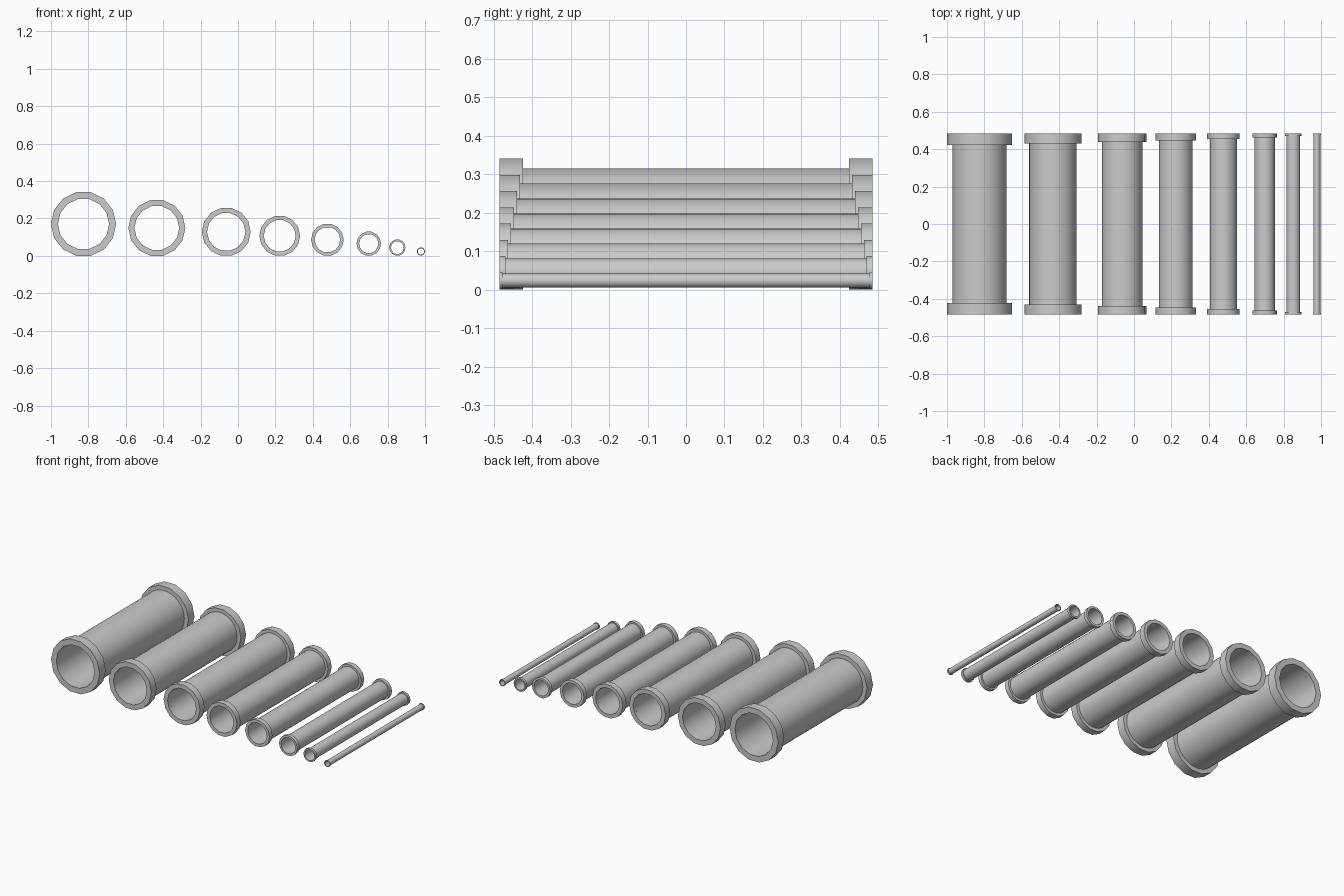
import bpy, bmesh, math

if "Cube" in bpy.data.objects:
    bpy.data.objects.remove(bpy.data.objects["Cube"])

HALF = 0.485          # half length of every pipe
UNIT = 0.0218         # flange radius step between sizes
CENTRES = [-0.826, -0.434, -0.063, 0.223, 0.478, 0.699, 0.852, 0.978]


def lathe(bm, profile, sides, cx, cz):
    """Revolve a closed (radius, y) profile around an axis along y."""
    rings = []
    for r, y in profile:
        rings.append([bm.verts.new((cx + r * math.cos(2 * math.pi * i / sides), y,
                                    cz + r * math.sin(2 * math.pi * i / sides)))
                      for i in range(sides)])
    for a, b in zip(rings, rings[1:] + rings[:1]):
        for i in range(sides):
            j = (i + 1) % sides
            bm.faces.new((a[i], a[j], b[j], b[i]))


def finish(bm, name):
    bmesh.ops.recalc_face_normals(bm, faces=bm.faces)
    mesh = bpy.data.meshes.new(name)
    bm.to_mesh(mesh)
    bm.free()
    obj = bpy.data.objects.new(name, mesh)
    bpy.context.collection.objects.link(obj)
    bpy.ops.object.select_all(action='DESELECT')
    obj.select_set(True)
    bpy.context.view_layer.objects.active = obj
    bpy.ops.object.shade_smooth_by_angle(angle=math.radians(35))


for n, cx in enumerate(CENTRES):
    k = 8 - n
    cz = 0.0024 + 0.021 * k
    R, bore, body = UNIT * k, 0.0171 * k, 0.0181 * k
    inner = HALF - 0.0077 * k

    # thin-walled tube, ending inside the flanges
    bm = bmesh.new()
    mid = (inner + HALF) / 2
    lathe(bm, [(body, -mid), (body, mid), (bore, mid), (bore, -mid)], 32, cx, cz)
    finish(bm, f"pipe_body_{n + 1}")

    # fourteen-sided collar at each end
    bm = bmesh.new()
    for s in (-1, 1):
        lathe(bm, [(R, s * inner), (R, s * HALF), (bore, s * HALF), (bore, s * inner)],
              14, cx, cz)
    finish(bm, f"pipe_flanges_{n + 1}")
